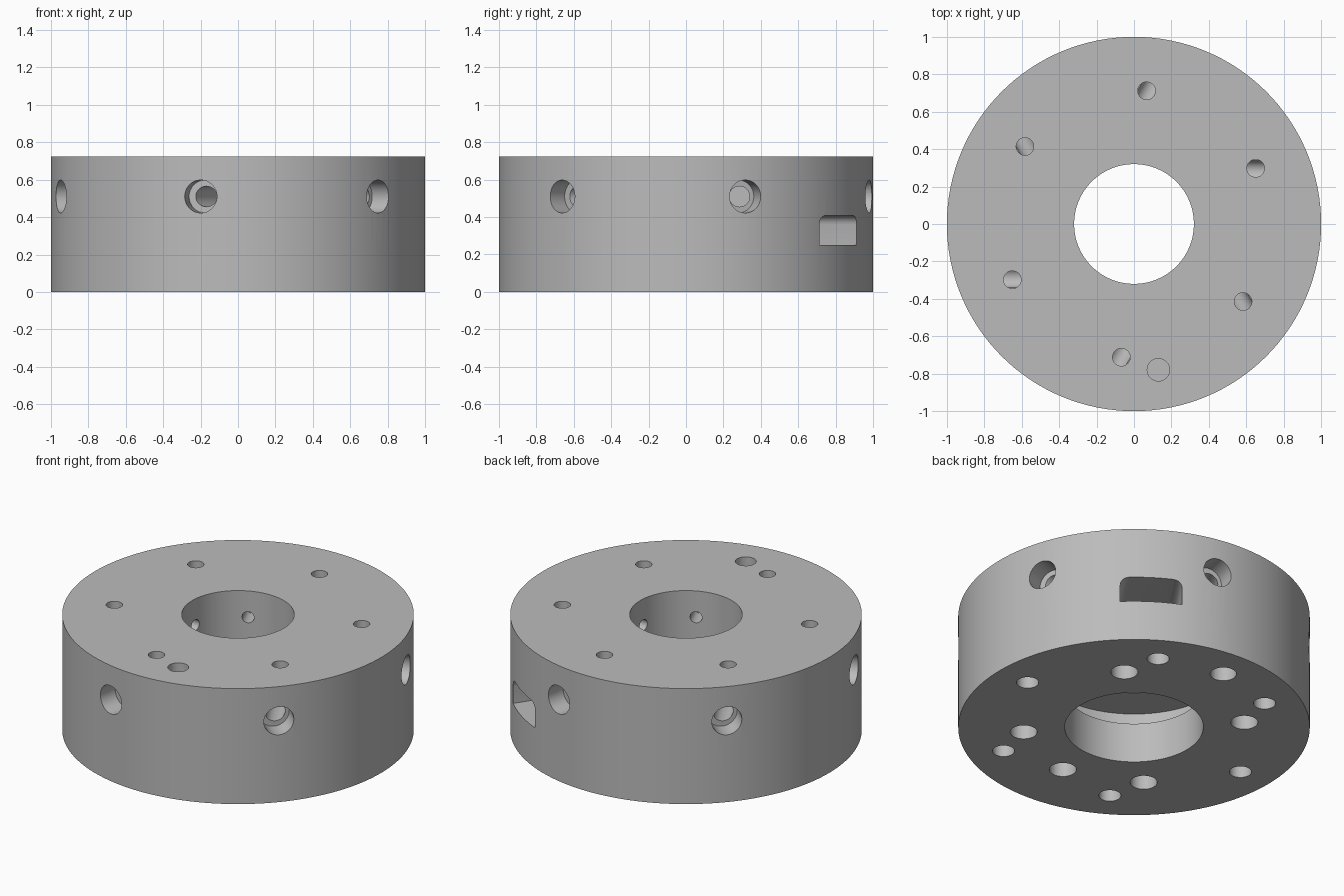
import bpy, bmesh, math
from mathutils import Vector, Matrix

cube = bpy.data.objects.get("Cube")
if cube:
    bpy.data.objects.remove(cube, do_unlink=True)

HEIGHT = 0.725
FLOOR, CEILING = 0.25, 0.41

steel = bpy.data.materials.new("satin_grey")
steel.use_nodes = True
grey = (0.5, 0.5, 0.5, 1)
steel.diffuse_color = grey
steel.node_tree.nodes["Principled BSDF"].inputs["Base Color"].default_value = grey


def polar(radius, degrees, z):
    a = math.radians(degrees)
    return Vector((radius * math.cos(a), radius * math.sin(a), z))


def to_object(bm, name):
    bmesh.ops.recalc_face_normals(bm, faces=bm.faces)
    mesh = bpy.data.meshes.new(name)
    bm.to_mesh(mesh)
    bm.free()
    obj = bpy.data.objects.new(name, mesh)
    bpy.context.collection.objects.link(obj)
    mesh.materials.append(steel)
    return obj


# Ring body: lathe profile with a stepped bore and an inner chamber
profile = [(0.394, 0), (1, 0), (1, HEIGHT), (0.32, HEIGHT),
           (0.32, CEILING), (0.56, CEILING), (0.56, FLOOR), (0.394, FLOOR)]
bm = bmesh.new()
verts = [bm.verts.new((r, 0, z)) for r, z in profile]
edges = [bm.edges.new((verts[i - 1], verts[i])) for i in range(len(verts))]
bmesh.ops.spin(bm, geom=verts + edges, cent=(0, 0, 0), axis=(0, 0, 1),
               angle=math.tau, steps=128, use_merge=True)
bmesh.ops.remove_doubles(bm, verts=bm.verts, dist=0.0001)
body = to_object(bm, "ring_body")


def cut(cutter):
    """Subtract the cutter from the body and discard it."""
    cutter.hide_render = True
    mod = body.modifiers.new("cut", "BOOLEAN")
    mod.operation = "DIFFERENCE"
    mod.solver = "EXACT"
    mod.object = cutter
    bpy.context.view_layer.objects.active = body
    bpy.ops.object.modifier_apply(modifier=mod.name)
    bpy.data.objects.remove(cutter, do_unlink=True)


def drill(start, end, radius):
    axis = end - start
    turn = axis.to_track_quat("Z", "Y").to_matrix().to_4x4()
    bm = bmesh.new()
    bmesh.ops.create_cone(bm, cap_ends=True, segments=32, radius1=radius,
                          radius2=radius, depth=axis.length,
                          matrix=Matrix.Translation((start + end) / 2) @ turn)
    cut(to_object(bm, "drill_cutter"))


def drill_up(radius_from_axis, degrees, radius, depth):
    drill(polar(radius_from_axis, degrees, -0.05),
          polar(radius_from_axis, degrees, depth), radius)


for i in range(6):
    turn = 60 * i
    # Side port with a narrower passage behind it
    drill(polar(1.1, 18.5 + turn, 0.51), polar(0.88, 18.5 + turn, 0.51), 0.088)
    mouth = polar(0.9, 18.5 + turn, 0.51)
    drill(mouth, mouth - polar(0.36, turn, 0), 0.055)
    # Small hole into the bore
    drill(polar(0.25, 54.7 + turn, 0.56), polar(0.45, 54.7 + turn, 0.56), 0.035)
    # Small hole in the top
    drill(polar(0.715, 24.6 + turn, 0.8), polar(0.715, 24.6 + turn, 0.5), 0.047)
    # Outer screw hole in the underside
    drill_up(0.79, turn, 0.063, 0.2)

# Larger locating hole in the top
drill(polar(0.79, -80.5, 0.8), polar(0.79, -80.5, 0.4), 0.06)

# Wide screw holes in the underside
for degrees in (45, 135, 225, 270, 315):
    drill_up(0.63, degrees, 0.077, 0.2)
drill_up(0.79, 90, 0.075, 0.2)

# Side window into the chamber, rounded at its upper corners
half, low, high, corner = 0.177, FLOOR + 0.001, CEILING - 0.001, 0.05
outline = [(-half, low), (half, low)]
for side, first in ((1, 0), (-1, 90)):
    for step in range(7):
        a = math.radians(first + 15 * step)
        outline.append((side * (half - corner) + corner * math.cos(a),
                        high - corner + corner * math.sin(a)))
bm = bmesh.new()
face = bm.faces.new([bm.verts.new((0.5, y, z)) for y, z in outline])
end = bmesh.ops.extrude_face_region(bm, geom=[face])["geom"]
bmesh.ops.translate(bm, vec=(0.6, 0, 0),
                    verts=[v for v in end if isinstance(v, bmesh.types.BMVert)])
bmesh.ops.rotate(bm, verts=bm.verts, cent=(0, 0, 0),
                 matrix=Matrix.Rotation(math.radians(55.7), 3, "Z"))
cut(to_object(bm, "window_cutter"))

# Smooth walls with crisp rims
bpy.ops.object.select_all(action="DESELECT")
body.select_set(True)
bpy.context.view_layer.objects.active = body
bpy.ops.object.shade_smooth_by_angle(angle=math.radians(30))
